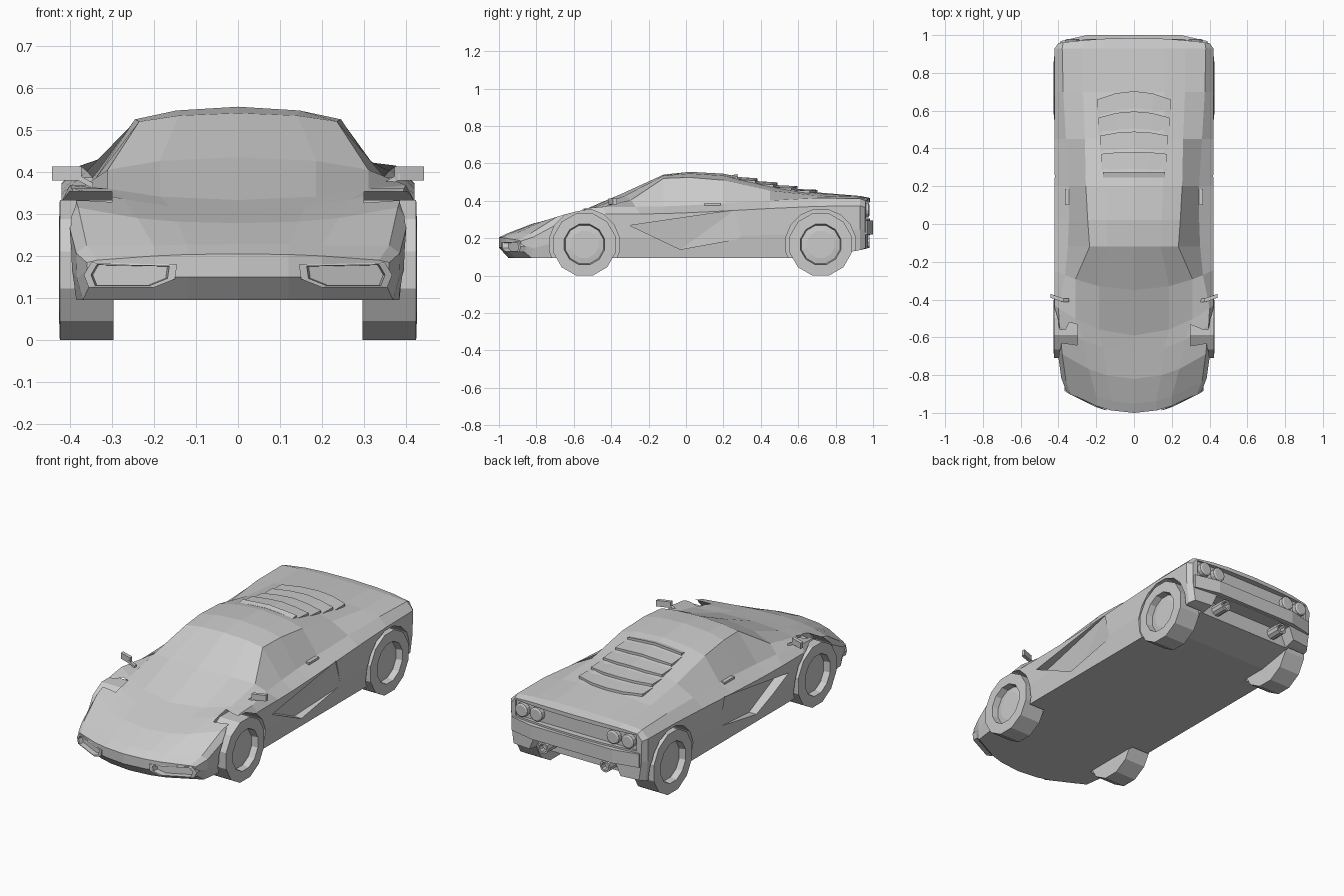
import bpy, bmesh, math
from mathutils import Vector
from mathutils.bvhtree import BVHTree

if "Cube" in bpy.data.objects:
    bpy.data.objects.remove(bpy.data.objects["Cube"])


def finish(name, bm):
    bmesh.ops.recalc_face_normals(bm, faces=bm.faces[:])
    me = bpy.data.meshes.new(name)
    bm.to_mesh(me)
    bm.free()
    ob = bpy.data.objects.new(name, me)
    bpy.context.collection.objects.link(ob)
    return ob


def skin(rings, caps=True):
    """Closed rings joined by quads; optional end caps."""
    bm = bmesh.new()
    vs = [[bm.verts.new(p) for p in r] for r in rings]
    n = len(rings[0])
    for a, b in zip(vs, vs[1:]):
        for i in range(n):
            j = (i + 1) % n
            bm.faces.new((a[i], a[j], b[j], b[i]))
    if caps:
        bm.faces.new(vs[0])
        bm.faces.new(vs[-1])
    return bm, vs


def hull(name, pts):
    bm = bmesh.new()
    for p in pts:
        bm.verts.new(p)
    bmesh.ops.convex_hull(bm, input=bm.verts[:])
    return finish(name, bm)


def box(name, x0, x1, y0, y1, z0, z1):
    return hull(name, [(x, y, z) for x in (x0, x1) for y in (y0, y1) for z in (z0, z1)])


def lathe(name, profile, n, origin, axis, phase=0.0):
    """Turned part: profile of (radius, distance along axis)."""
    rot = Vector((0, 0, 1)).rotation_difference(Vector(axis)).to_matrix()
    rings = [[Vector(origin) + rot @ Vector((r * math.cos(a), r * math.sin(a), d))
              for a in (2 * math.pi * i / n + phase for i in range(n))] for r, d in profile]
    return finish(name, skin(rings)[0])


# Body key curves, nose to tail: y, belt x, belt z, roof edge x, roof edge z, centre z
keys = [
    (-1.00, .335, .19, .20, .20, .205),
    (-.95, .36, .225, .20, .225, .228),
    (-.82, .38, .315, .24, .29, .278),
    (-.68, .395, .36, .27, .335, .31),
    (-.59, .40, .368, .31, .36, .333),
    (-.35, .365, .368, .31, .405, .435),
    (-.12, .35, .37, .235, .52, .54),
    (.02, .345, .376, .245, .525, .555),
    (.20, .345, .386, .255, .51, .545),
    (.45, .36, .402, .26, .455, .492),
    (.70, .375, .415, .27, .428, .445),
    (.93, .38, .412, .27, .42, .426),
    (.985, .375, .40, .27, .41, .415),
]
rings = []
for y, xw, zw, xr, zr, top in keys:
    # Floor rises at both ends, stations bow back over the nose, sides stay full between
    floor = .15 if y < -.97 else .095 + max(0, y - .7) * .18
    bow = -.03 if y > .95 else .16 * min(1, max(0, (-.12 - y) / .35))
    xs = .42 if -.7 < y < .95 else xw + .025
    rise = zw - floor
    half = [(.6 * xr, floor), (xr, floor), (xs - .016, floor), (xs - .002, floor + .4 * rise),
            (xs, floor + .86 * rise), (xw, zw), (xr, zr), (.6 * xr, top - .3 * (top - zr))]
    loop = [(0, floor)] + half + [(0, top)] + [(-x, z) for x, z in reversed(half)]
    rings.append([(x, y + bow * (x / .42) ** 2, z) for x, z in loop])
bm, vs = skin(rings, caps=False)
for r in (vs[0], vs[-1]):
    for q in ((0, 1, 8, 9), (1, 2, 7, 8), (2, 3, 4, 5, 6, 7)):
        bm.faces.new([r[i] for i in q])
        bm.faces.new([r[-i % 18] for i in q])
bmesh.ops.recalc_face_normals(bm, faces=bm.faces[:])
surface = BVHTree.FromBMesh(bm)
body = finish("body", bm)


def top_z(x, y):
    return surface.ray_cast(Vector((x, y, 2)), Vector((0, 0, -1)))[0].z


# Headlight outline in front view, wrapped on the curved nose
lamp = [(.145, .18), (.35, .184), (.367, .155), (.355, .125), (.20, .125), (.15, .145)]


def lamp_ring(s, scale, dy):
    out = []
    for x, z in lamp:
        x, z = .26 + (x - .26) * scale, .155 + (z - .155) * scale
        out.append((s * x, -1 + .16 * (x / .42) ** 2 + dy, z))
    return out


# Cutters: tail panel, exhaust bay, wheel arches, side scoops, headlights
axles = (-.543, .72)
cutters = [box("cut_panel", -.37, .37, .952, 1.1, .305, .392),
           hull("cut_exhaust", [(x, y, z) for y in (.90, 1.1)
                                for x, z in ((-.25, .215), (.25, .215), (-.29, .12), (.29, .12))])]
scoop = [(-.30, .268, .365), (.26, .35, .414), (.30, .20, .419), (-.03, .14, .365)]
for s in (1, -1):
    for y in axles:
        cutters.append(lathe("cut_arch", [(.19, 0), (.19, .2)], 16, (s * .3, y, .167), (s, 0, 0), math.pi / 16))
    cutters.append(hull("cut_scoop", [(s * x, y, z) for y, z, d in scoop for x in (d, .5)]))
    cutters.append(hull("cut_lamp", lamp_ring(s, .97, -.05) + lamp_ring(s, .97, .045)))

bpy.context.view_layer.objects.active = body
for c in cutters:
    m = body.modifiers.new("cut", 'BOOLEAN')
    m.operation, m.solver, m.object = 'DIFFERENCE', 'EXACT', c
    bpy.ops.object.modifier_apply(modifier=m.name)
    bpy.data.objects.remove(c)

# Engine cover louvres, each raised at its rear edge
for i in range(5):
    y1, w, bow = .275 + .107 * i, .165 + .0075 * i, .011 * i
    loops = []
    for t in (-1, -.5, 0, .5, 1):
        x, yb = w * t, y1 - bow * t * t
        ya = yb - (.09 if i else .03)
        za, zb = top_z(x, ya), top_z(x, yb)
        loops.append([(x, ya, za - .01), (x, ya, za + .001), (x, yb, zb + .014), (x, yb, zb - .01)])
    finish("louvre", skin(loops)[0])

# Rear bumper
hull("rear_bumper", [(s * x, y, z) for s in (1, -1) for z in (.22, .295)
                     for x, y in ((.395, .93), (.39, .968), (.25, 1.0))])

for s in (1, -1):
    # Wheels with recessed rims
    for y in axles:
        lathe("wheel", [(.172, 0), (.172, .128), (.112, .130), (.106, .095), (.075, .10)],
              12, (s * .296, y, .1665), (s, 0, 0), math.pi / 12)
    # Headlight frame with sunken lens
    finish("headlight", skin([lamp_ring(s, 1, .05), lamp_ring(s, 1, -.006),
                              lamp_ring(s, .84, -.006), lamp_ring(s, .8, .025)])[0])
    # Wing mirror and stalk
    hull("mirror", [(s * x, y + d, z) for x, y in ((.372, -.405), (.443, -.38))
                    for d in (-.01, .01) for z in (.38, .413)])
    hull("mirror_stalk", [(s * x, y, z + h) for x, z in ((.345, .36), (.385, .382))
                          for y in (-.412, -.395) for h in (0, .014)])
    # Door handle
    box("door_handle", s * .345, s * .366, .10, .185, .375, .387)
    # Tail lights
    for x in (.235, .325):
        lathe("tail_light", [(.038, 0), (.038, .035), (.03, .04)], 12, (s * x, .94, .35), (0, 1, 0))
    # Exhaust pipe, hollow at the end
    lathe("exhaust", [(.032, 0), (.032, .09), (.022, .09), (.022, .06)], 10, (s * .19, .89, .178), (0, 1, 0))
